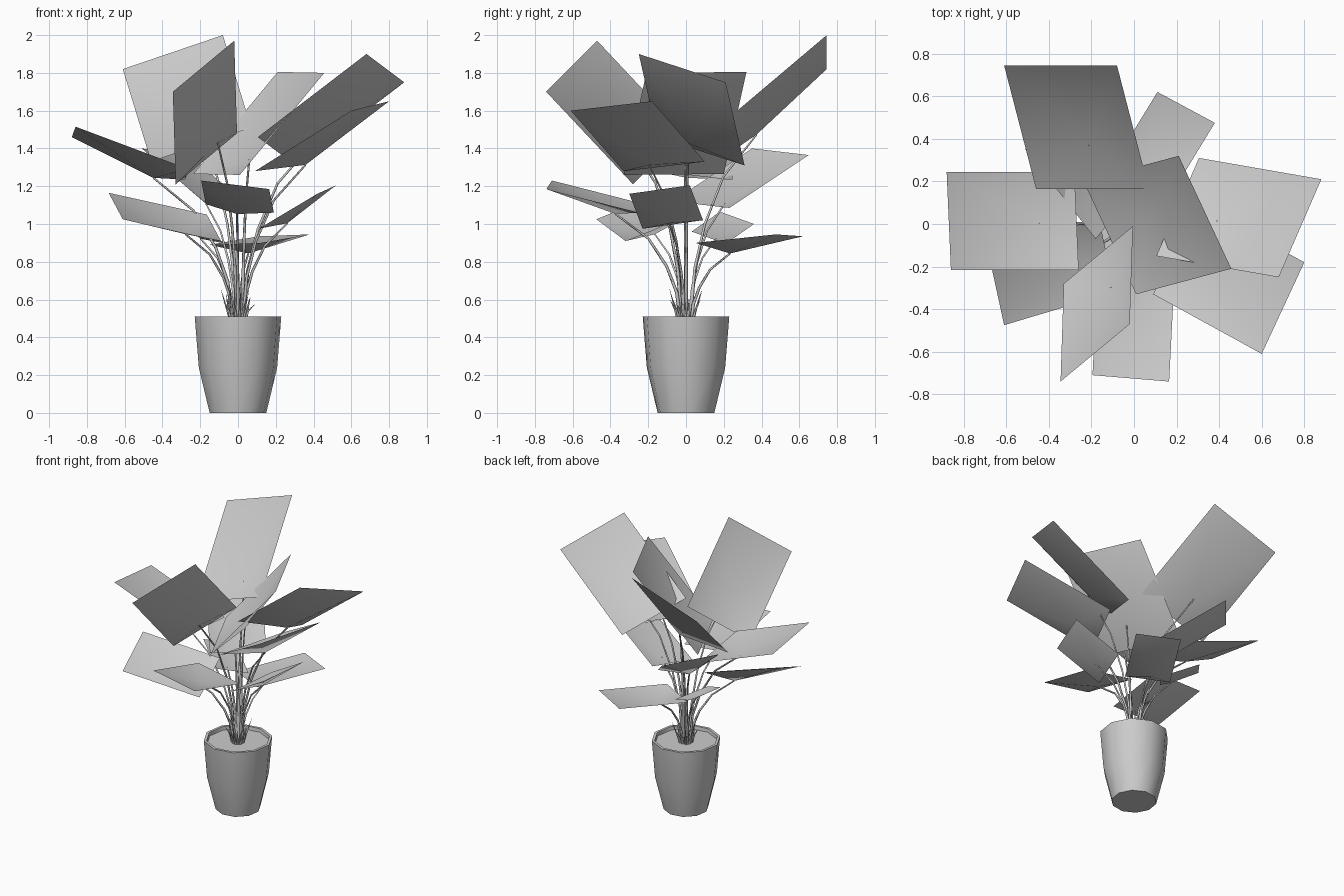
import bpy
import bmesh
import math
import random
from mathutils import Vector

random.seed(4)

# Remove the default object
default_cube = bpy.data.objects.get("Cube")
if default_cube:
    bpy.data.objects.remove(default_cube, do_unlink=True)

# The single flat colour
grey = bpy.data.materials.new("plain_grey")
grey.use_nodes = True
grey_value = (0.6, 0.6, 0.6, 1)
grey.diffuse_color = grey_value
grey.node_tree.nodes["Principled BSDF"].inputs["Base Color"].default_value = grey_value


def add_object(name, data):
    data.materials.append(grey)
    obj = bpy.data.objects.new(name, data)
    bpy.context.scene.collection.objects.link(obj)
    return obj


def mesh_from_bmesh(name, bm):
    mesh = bpy.data.meshes.new(name)
    bm.to_mesh(mesh)
    bm.free()
    return add_object(name, mesh)


def lathe(name, profile, sides, turn):
    """Turn a (radius, height) profile into a closed faceted vessel."""
    bm = bmesh.new()
    rings = []
    for radius, height in profile:
        ring = []
        for i in range(sides):
            angle = math.tau * i / sides + turn
            ring.append(bm.verts.new((radius * math.cos(angle), radius * math.sin(angle), height)))
        rings.append(ring)
    for low, high in zip(rings, rings[1:]):
        for i in range(sides):
            j = (i + 1) % sides
            bm.faces.new((low[i], low[j], high[j], high[i]))
    bm.faces.new(rings[0][::-1])
    bm.faces.new(rings[-1])
    return mesh_from_bmesh(name, bm)


def leaf_card(name, corners, apex):
    """Four-cornered leaf, dished towards the point where the stem joins."""
    bm = bmesh.new()
    centre = bm.verts.new(apex)
    rim = [bm.verts.new(c) for c in corners]
    for i, vert in enumerate(rim):
        face = bm.faces.new((centre, vert, rim[(i + 1) % len(rim)]))
        face.smooth = True
    return mesh_from_bmesh(name, bm)


def tapered_tube(name, points, radius, end_scale):
    """Thin tube through the points, narrowing towards its end."""
    curve = bpy.data.curves.new(name, "CURVE")
    curve.dimensions = "3D"
    curve.bevel_depth = radius
    curve.bevel_resolution = 0
    spline = curve.splines.new("POLY")
    spline.points.add(len(points) - 1)
    for i, (target, point) in enumerate(zip(spline.points, points)):
        target.co = (*point, 1)
        target.radius = 1 + (end_scale - 1) * i / (len(points) - 1)
    return add_object(name, curve)


# Pot with a rim and soil closing its inside
pot_profile = [(0.152, 0), (0.21, 0.24), (0.232, 0.51), (0.213, 0.51), (0.21, 0.485)]
pot = lathe("pot", pot_profile, 10, math.radians(9))
bpy.ops.object.select_all(action="DESELECT")
pot.select_set(True)
bpy.context.view_layer.objects.active = pot
bpy.ops.object.shade_smooth_by_angle(angle=math.radians(40))

# Leaves: first tip corner, second tip corner, stem corner beside the second tip
leaves = {
    "tall_back_leaf": [(-0.08, 0.745, 2), (-0.61, 0.745, 1.82), (-0.46, 0.165, 1.33)],
    "tall_front_leaf": [(-0.02, -0.47, 1.97), (-0.345, -0.74, 1.7), (-0.33, -0.28, 1.21)],
    "tall_left_leaf": [(0.68, -0.25, 1.9), (0.88, 0.21, 1.75), (0.305, 0.31, 1.31)],
    "front_left_leaf": [(0.6, -0.61, 1.6), (0.8, -0.18, 1.65), (0.29, 0.1, 1.33)],
    "right_leaf": [(-0.86, -0.215, 1.515), (-0.88, 0.245, 1.46), (-0.28, 0.245, 1.235)],
    "centre_leaf": [(0.21, 0.32, 1.805), (0.457, -0.21, 1.8), (0.01, -0.33, 1.26)],
    "low_front_right_leaf": [(-0.685, -0.13, 1.165), (-0.61, -0.475, 1.025), (-0.09, -0.32, 0.91)],
    "low_front_leaf": [(-0.195, -0.71, 1.23), (0.165, -0.74, 1.185), (0.19, -0.25, 1.06)],
    "low_left_leaf": [(0.42, -0.3, 1.16), (0.52, 0.02, 1.205), (0.21, 0.09, 1.02)],
    "low_back_left_leaf": [(0.11, 0.62, 0.935), (0.38, 0.475, 0.945), (0.12, 0.05, 0.9)],
    "back_right_leaf": [(-0.26, 0.65, 1.365), (-0.51, 0.35, 1.4), (-0.18, -0.07, 1.12)],
    "low_back_right_leaf": [(-0.27, 0.36, 1), (-0.41, 0.18, 1.065), (-0.2, 0.03, 0.96)],
}

for name, corner_list in leaves.items():
    tip_a, tip_b, base_b = map(Vector, corner_list)
    base_a = tip_a + base_b - tip_b
    tip, base = (tip_a + tip_b) / 2, (base_a + base_b) / 2
    along = tip - base
    normal = along.cross(tip_a - tip_b).normalized()
    if normal.z < 0:
        normal.negate()
    apex = base + along * 0.25 - normal * along.length * 0.125
    leaf_card(name, (tip_a, tip_b, base_b, base_a), apex)

    # Stem rising steeply from the soil, then fanning out to the leaf
    outward = Vector((apex.x, apex.y, 0))
    root = outward.normalized() * 0.025 + Vector((0, 0, 0.46))
    path = [root]
    for out, up in ((0.07, 0.3), (0.22, 0.53), (0.5, 0.78)):
        reach = root.lerp(apex, out)
        height = root.lerp(apex, up)
        path.append(Vector((reach.x, reach.y, height.z)))
    path.append(apex)
    tapered_tube(name.replace("leaf", "stem"), path, 0.01, 0.5)

# Short pointed shoots around the stems
shoot_count = 16
for i in range(shoot_count):
    angle = math.tau * i / shoot_count + random.uniform(-0.2, 0.2)
    outward = Vector((math.cos(angle), math.sin(angle), 0))
    reach = random.uniform(0.06, 0.11)
    height = random.uniform(0.57, 0.67)
    points = [outward * 0.03 + Vector((0, 0, 0.46)),
              outward * (0.03 + reach * 0.3) + Vector((0, 0, 0.54)),
              outward * reach + Vector((0, 0, height))]
    tapered_tube(f"shoot_{i + 1}", points, 0.011, 0.05)
